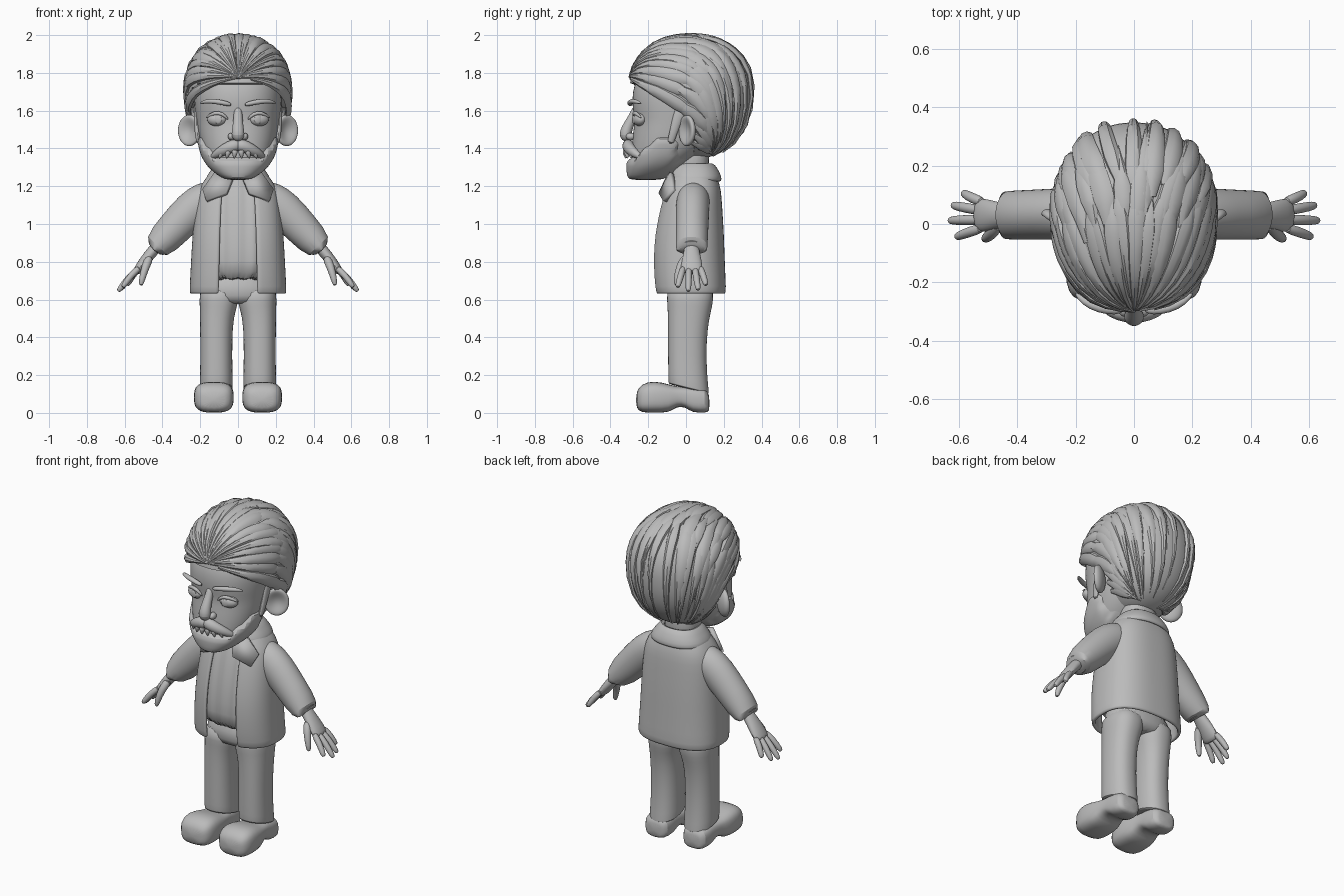
import bpy, bmesh, math, random
from math import sin, cos, pi, radians
from mathutils import Vector, Matrix

random.seed(4)
cube = bpy.data.objects.get("Cube")
if cube:
    bpy.data.objects.remove(cube, do_unlink=True)

grey = bpy.data.materials.new("plain grey")
grey.use_nodes = True
grey.diffuse_color = (0.5, 0.5, 0.5, 1)
grey.node_tree.nodes["Principled BSDF"].inputs["Base Color"].default_value = (0.5, 0.5, 0.5, 1)


def finish(name, bm, mirror=False, thick=0, subsurf=1, angle=45):
    bmesh.ops.recalc_face_normals(bm, faces=bm.faces)
    mesh = bpy.data.meshes.new(name)
    bm.to_mesh(mesh)
    bm.free()
    mesh.materials.append(grey)
    obj = bpy.data.objects.new(name, mesh)
    bpy.context.collection.objects.link(obj)
    bpy.ops.object.select_all(action='DESELECT')
    obj.select_set(True)
    bpy.context.view_layer.objects.active = obj
    bpy.ops.object.shade_smooth_by_angle(angle=radians(angle))
    if mirror:
        obj.modifiers.new("Mirror", 'MIRROR').use_mirror_merge = False
    if thick:
        mod = obj.modifiers.new("Solidify", 'SOLIDIFY')
        mod.thickness, mod.offset = thick, 0
    if subsurf:
        mod = obj.modifiers.new("Subdivision", 'SUBSURF')
        mod.levels = mod.render_levels = subsurf
    return obj


def skin(bm, rings, closed=True, caps=True):
    rows = [[bm.verts.new(p) for p in ring] for ring in rings]
    n = len(rows[0])
    for a, b in zip(rows, rows[1:]):
        for i in range(n if closed else n - 1):
            j = (i + 1) % n
            bm.faces.new((a[i], a[j], b[j], b[i]))
    if caps:
        bm.faces.new(rows[0])
        bm.faces.new(rows[-1])


def power(v, e):
    return math.copysign(abs(v) ** (2 / e), v)


def loft(name, stations, e=2.3, n=32, gap=0, tweak=None, caps=True, **kw):
    """Stack of rounded sections (z, cx, cy, rx, ry); gap leaves the front open."""
    rings = []
    for z, cx, cy, rx, ry in stations:
        ring = []
        for i in range(n):
            t = -pi / 2 + gap + (2 * pi - 2 * gap) * i / (n - 1 if gap else n)
            p = Vector((cx + rx * power(cos(t), e), cy + ry * power(sin(t), e), z))
            ring.append(tweak(p) if tweak else p)
        rings.append(ring)
    bm = bmesh.new()
    skin(bm, rings, not gap, caps and not gap)
    return finish(name, bm, **kw)


def tube(name, pts, radii, side=(0, 1, 0), n=12, **kw):
    """Tube along points; each radius is (along side, across)."""
    pts = [Vector(p) for p in pts]
    rings = []
    for i, (p, r) in enumerate(zip(pts, radii)):
        a, b = r if isinstance(r, tuple) else (r, r)
        t = (pts[min(i + 1, len(pts) - 1)] - pts[max(i - 1, 0)]).normalized()
        u = Vector(side)
        u = (u - t * u.dot(t)).normalized()
        v = t.cross(u)
        rings.append([p + u * a * cos(2 * pi * k / n) + v * b * sin(2 * pi * k / n) for k in range(n)])
    bm = bmesh.new()
    skin(bm, rings)
    return finish(name, bm, **kw)


def ball(name, loc, scale, turn=0, shape=None, **kw):
    bm = bmesh.new()
    bmesh.ops.create_uvsphere(bm, u_segments=24, v_segments=16, radius=1)
    for v in bm.verts:
        if shape:
            shape(v.co)
    bm.transform(Matrix.Translation(loc) @ Matrix.Rotation(turn, 4, 'Z') @ Matrix.Diagonal((*scale, 1)))
    return finish(name, bm, **kw)


# Shoes: flat-soled sections (y, bottom, top, half width) with a raised arch
bm = bmesh.new()
shoe = [(.125, .01, .09, .05), (.11, 0, .13, .08), (.03, 0, .14, .082), (0, .03, .14, .082),
        (-.05, .035, .14, .088), (-.085, 0, .15, .1), (-.17, 0, .172, .11), (-.235, 0, .155, .1),
        (-.266, .025, .11, .065)]
skin(bm, [[(.128 + w * power(cos(k * pi / 10), 3), y, (lo + hi) / 2 + (hi - lo) / 2 * power(sin(k * pi / 10), 3))
           for k in range(20)] for y, lo, hi, w in shoe])
finish("shoe", bm, mirror=True, angle=60)


# Trousers
def cuff_slant(p):
    if p.z < .17:
        p.z -= p.y * .25
    return p


loft("trouser_leg", [(.13, .115, .015, .08, .1), (.132, .115, .015, .087, .108), (.16, .115, .012, .087, .106),
                     (.3, .115, .005, .084, .1), (.46, .115, .01, .086, .105), (.54, .108, .018, .094, .115),
                     (.59, .1, .022, .104, .122), (.68, .1, .022, .104, .128)], mirror=True, tweak=cuff_slant)
loft("hips", [(.575, 0, .022, .16, .1), (.6, 0, .022, .2, .124), (.75, 0, .02, .205, .13)])

# Jacket, open at the front, over a shirt
body = [(.63, 0, .022, .245, .176), (.65, 0, .02, .246, .182), (.8, 0, .01, .238, .184), (.95, 0, .013, .23, .177),
        (1.1, 0, .025, .216, .155), (1.18, 0, .035, .2, .14), (1.235, 0, .04, .165, .118),
        (1.28, 0, .04, .12, .1), (1.31, 0, .04, .1, .09)]
loft("jacket", body, e=2.6, n=44, gap=.32, thick=.022)


def shirt_folds(p):
    if p.y < 0:
        p.y -= .006 * cos(p.x * 75)
        if p.z < .7:
            p.z -= .025 * abs(sin(p.x * 32))
    return p


loft("shirt", [(.70, 0, .015, .21, .168)] + [(z, x, y, a - .03, b - .012) for z, x, y, a, b in body[2:]],
     e=2.6, n=64, tweak=shirt_folds)
loft("collar", [(1.225, 0, .045, .165, .135), (1.25, 0, .045, .16, .135), (1.29, 0, .045, .128, .115),
                (1.32, 0, .045, .108, .095), (1.3, 0, .045, .095, .082)], gap=.5, thick=.018)
bm = bmesh.new()
bm.faces.new([bm.verts.new(p) for p in [(.03, -.1, 1.235), (.12, -.075, 1.27), (.185, -.062, 1.18),
                                        (.165, -.112, 1.12), (.06, -.135, 1.16)]])
finish("collar_flap", bm, mirror=True, thick=.025, subsurf=0)

# Arms and hands
tube("sleeve", [(.1, .04, 1.16), (.17, .038, 1.13), (.24, .035, 1.08), (.34, .032, .975), (.44, .03, .868),
                (.449, .03, .859), (.44, .03, .868), (.41, .03, .9)],
     [(.08, .08), (.09, .1), (.09, .104), (.087, .093), (.085, .083), .08, .066, .06], n=20, mirror=True)
tube("palm", [(.41, .03, .9), (.445, .03, .865), (.49, .03, .81), (.53, .03, .755), (.54, .03, .742)],
     [(.04, .033), (.04, .032), (.055, .03), (.062, .026), (.05, .018)], mirror=True)
fingers = [(-.012, .612, -.045, .665), (.015, .636, .012, .643), (.045, .625, .065, .65), (.073, .588, .107, .675)]
for name, (base, x, y, z) in zip(("index", "middle", "ring", "little"), fingers):
    a, b = Vector((.515, base, .775)), Vector((x, y, z))
    tube(name + "_finger", [a, a.lerp(b, .5) + Vector((.006, 0, .006)), a.lerp(b, .92), b],
         [.019, .018, .016, .008], mirror=True)
tube("thumb", [(.465, .005, .83), (.49, -.035, .775), (.51, -.05, .7), (.514, -.052, .672)],
     [.026, .022, .017, .009], mirror=True)

# Neck and head
loft("neck", [(1.2, 0, .03, .1, .09), (1.3, 0, .025, .095, .09), (1.45, 0, .02, .12, .12)])
loft("head", [(1.25, 0, -.19, .06, .07), (1.28, 0, -.17, .12, .12), (1.36, 0, -.11, .178, .18),
              (1.45, 0, -.06, .205, .225), (1.52, 0, -.04, .215, .235), (1.56, 0, -.032, .221, .24),
              (1.62, 0, -.02, .23, .265), (1.7, 0, -.01, .235, .275), (1.78, 0, .01, .225, .27),
              (1.86, 0, .02, .18, .21), (1.92, 0, .02, .08, .1)], n=40)


def dish(co):
    if co.y < 0:
        co.y *= 1.2 * (co.x ** 2 + co.z ** 2) - .2


ball("ear", (.258, .005, 1.495), (.07, .034, .083), turn=radians(33), shape=dish, mirror=True)


# Eyes, brows and nose
ball("eye", (.112, -.245, 1.553), (.053, .035, .035), turn=radians(14), mirror=True)
ball("iris", (.106, -.277, 1.553), (.022, .007, .022), turn=radians(14), mirror=True)
tube("upper_eyelid", [(.05, -.268, 1.55), (.08, -.278, 1.585), (.125, -.268, 1.592), (.172, -.235, 1.56)],
     [.005, .011, .012, .005], mirror=True)
tube("eyebrow", [(.035, -.293, 1.63), (.06, -.298, 1.638), (.12, -.292, 1.65), (.175, -.265, 1.65), (.203, -.235, 1.637)],
     [(.008, .008), (.016, .014), (.016, .014), (.014, .012), .004], mirror=True)
tube("nose", [(0, -.262, 1.62), (0, -.28, 1.57), (0, -.312, 1.51), (0, -.323, 1.468), (0, -.31, 1.44)],
     [(.02, .02), (.024, .022), (.03, .03), (.038, .036), (.02, .02)], side=(1, 0, 0), n=16, subsurf=2)
ball("nostril", (.034, -.292, 1.463), (.02, .026, .02), mirror=True)


# Beard and moustache
def beard_edge(p):
    line = 1.335 + .13 * min(1, abs(p.x) / .21) ** 4
    if p.z > line + .005 or p.y > -.045:
        p.x, p.y = p.x * .85, -.08 + (p.y + .08) * .8
    return p


jaw = [(1.232, 0, -.215, .05, .075), (1.245, 0, -.205, .09, .105), (1.275, 0, -.18, .13, .135),
       (1.305, 0, -.155, .162, .162), (1.335, 0, -.13, .182, .186), (1.36, 0, -.11, .195, .207),
       (1.39, 0, -.095, .205, .218), (1.42, 0, -.08, .212, .225), (1.45, 0, -.07, .217, .23), (1.48, 0, -.06, .217, .23)]
loft("beard", jaw, n=56, tweak=beard_edge)
tube("moustache", [(-.01, -.305, 1.42), (.025, -.308, 1.415), (.07, -.297, 1.395), (.115, -.265, 1.37), (.15, -.225, 1.345)],
     [(.03, .032), (.034, .036), (.03, .032), (.025, .024), .006], mirror=True)
for x, y in ((.018, -.318), (.055, -.31), (.09, -.29)):
    tube("moustache_tuft", [(x * .9, y, 1.395), (x, y - .003, 1.37), (x * 1.12, y, 1.345)], [.02, .016, .002],
         n=8, mirror=True)
tube("sideburn", [(.222, -.01, 1.64), (.222, -.045, 1.56), (.216, -.065, 1.49), (.208, -.085, 1.42)],
     [(.04, .014), (.028, .013), (.022, .015), (.02, .012)], mirror=True)


# Hair: a scalp shell under overlapping swept-back locks
centre = Vector((0, .025, 1.7))


def scalp(d, k):
    d = d / sum(abs(c) ** 2.2 for c in d) ** (1 / 2.2)
    return centre + Vector((d.x * .28, d.y * .335, d.z * (.3 if d.z > 0 else .37))) * k


def flow(phi, s):
    a, e = Vector((0, -.95, .25)), Vector((.35 * sin(phi), .35, -.93))
    m = Vector((sin(phi), max(0, .1 + .15 * cos(phi)), .95 * cos(phi)))
    q = 2 * m - (a + e) / 2
    return a * (1 - s) ** 2 + q * 2 * s * (1 - s) + e * s * s


def hairline(y):
    return 1.74 if y < -.2 else 1.73 - .6 * (y + .2) if y < .03 else 1.2


bm = bmesh.new()
bmesh.ops.create_uvsphere(bm, u_segments=64, v_segments=40, radius=1)
for v in bm.verts:
    p = scalp(v.co.copy(), .965)
    v.co = p if p.z > hairline(p.y) else scalp(v.co.copy(), .68)
finish("scalp_hair", bm, subsurf=0, angle=60)


def lock(bm, phi, s0, s1, width, k):
    drift = random.uniform(-.1, .1)
    steps = 12
    pts = [scalp(flow(phi + drift * i / steps, s0 + (s1 - s0) * i / steps), k) for i in range(steps + 1)]
    rings = []
    for i, p in enumerate(pts):
        f = i / steps
        t = (pts[min(i + 1, steps)] - pts[max(i - 1, 0)]).normalized()
        out = (p - centre).normalized()
        side = t.cross(out).normalized()
        out = side.cross(t)
        shape = min(1, .4 + 1.8 * f) * min(1, 2.6 * (1 - f)) + .03
        w = width * shape * (.35 + .65 * sin(pi * (s0 + (s1 - s0) * f)))
        h = .016 * min(1, shape + .1)
        rings.append([p + side * x * w + out * y * h for x, y in
                      ((1, 0), (.55, .8), (-.2, 1), (-.85, .5), (-1, -.5), (0, -1))])
    skin(bm, rings)


bm = bmesh.new()
for i in range(-10, 11):
    for s0, s1 in ((0, .52), (.25, .8), (.5, 1)):
        phi = radians(i * 10.8 + random.uniform(-3, 3))
        lock(bm, phi, max(0, s0 + random.uniform(-.08, .08)), min(1, s1 + random.uniform(-.08, .08)),
             random.uniform(.032, .042), random.uniform(.962, .985))
for sign in (-1, 1):
    for deg in (118, 128, 138):
        lock(bm, sign * radians(deg), .52, 1, .034, .965)
finish("hair_locks", bm, subsurf=0, angle=35)
